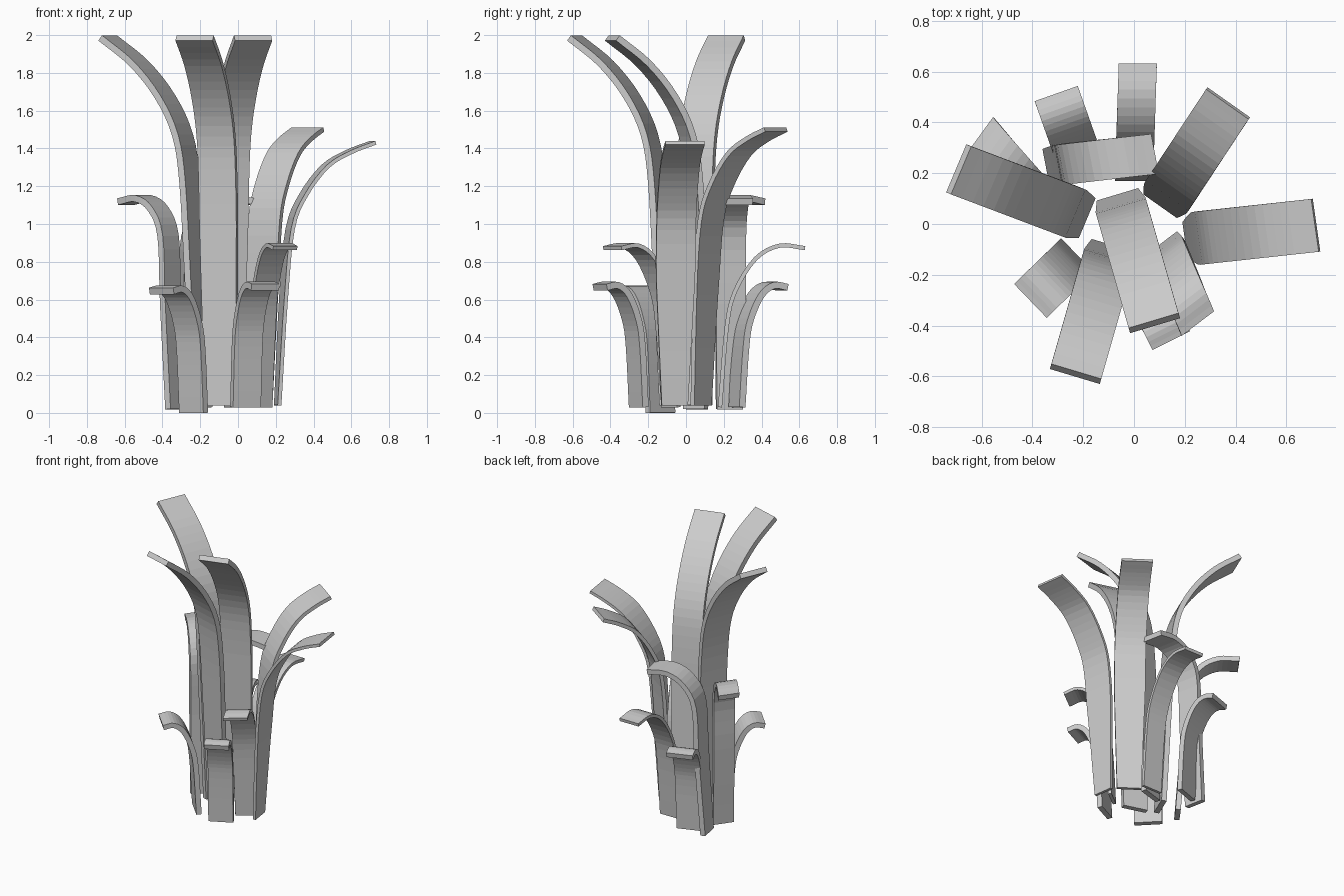
import bpy, bmesh
from mathutils import Vector

if "Cube" in bpy.data.objects:
    bpy.data.objects.remove(bpy.data.objects["Cube"])

# Leaf profiles: (fraction of outward reach, fraction of height)
TALL = [(0, 0), (.06, .35), (.11, .6), (.19, .735), (.38, .84), (.66, .93), (1, 1)]
MID = [(0, 0), (.06, .4), (.13, .67), (.27, .80), (.50, .91), (.75, .965), (1, 1)]
HOOK = [(0, 0), (.1, .5), (.15, .82), (.35, .95), (.65, 1), (1, .985)]
SHORT = [(0, 0), (.08, .5), (.18, .72), (.42, .92), (.7, 1), (1, .985)]


def spline(pts, steps=4):
    """Smooth curve through the profile points."""
    p = [Vector(q) for q in pts]
    p = [2 * p[0] - p[1]] + p + [2 * p[-1] - p[-2]]
    out = []
    for i in range(1, len(p) - 2):
        a, b, c, d = p[i - 1:i + 3]
        for k in range(steps):
            t = k / steps
            out.append(.5 * (2 * b + (c - a) * t + (2 * a - 5 * b + 4 * c - d) * t * t
                             + (3 * b - a - 3 * c + d) * t ** 3))
    return out + [p[-2]]


def leaf(name, profile, base, tip, z0, z1, wdir, w0, w1, thick):
    """Bent strap from base to tip; wdir is the horizontal width direction."""
    base, tip = Vector(base), Vector(tip)
    path = []
    for r, h in spline(profile):
        q = base.lerp(tip, r)
        path.append(Vector((q.x, q.y, z0 + (z1 - z0) * h)))
    side = Vector((wdir[0], wdir[1], 0)).normalized()
    bm = bmesh.new()
    rings = []
    for i, c in enumerate(path):
        tan = (path[min(i + 1, len(path) - 1)] - path[max(i - 1, 0)]).normalized()
        nor = tan.cross(side).normalized() * thick / 2
        f = min(1, (c.z - z0) / (z1 - z0) / .5)
        s = side * (w0 + (w1 - w0) * f) / 2
        rings.append([bm.verts.new(c + v) for v in (s + nor, -s + nor, -s - nor, s - nor)])
    for a, b in zip(rings, rings[1:]):
        for k in range(4):
            n = (k + 1) % 4
            bm.faces.new((a[k], a[n], b[n], b[k]))
    bm.faces.new(rings[0])
    bm.faces.new(rings[-1])
    bmesh.ops.recalc_face_normals(bm, faces=bm.faces)
    me = bpy.data.meshes.new(name)
    bm.to_mesh(me)
    bm.free()
    bpy.context.collection.objects.link(bpy.data.objects.new(name, me))


# Tall inner leaves
leaf("tall_leaf_left", TALL, (-.2, .03), (-.69, .215), .04, 1.985, (.08, .19), .17, .205, .035)
leaf("tall_leaf_right", TALL, (-.06, .10), (.08, -.39), .04, 1.985, (.2, .06), .17, .205, .035)
leaf("tall_leaf_front", TALL, (-.09, -.10), (-.23, -.59), .04, 1.985, (.2, -.06), .17, .205, .035)

# Middle leaves on the right
leaf("middle_leaf_back", MID, (.11, .08), (.37, .475), .04, 1.5, (.17, -.12), .16, .205, .025)
leaf("middle_leaf_side", MID, (.21, -.06), (.715, -.005), .04, 1.43, (.03, -.21), .14, .21, .02)

# Hooked leaves on the left
leaf("hooked_leaf_outer", HOOK, (-.33, .05), (-.595, .36), .02, 1.135, (.08, .11), .14, .145, .035)
leaf("hooked_leaf_inner", HOOK, (-.33, .23), (.08, .275), .02, 1.135, (.03, -.155), .14, .16, .035)

# Thin low leaves
leaf("low_leaf_front", SHORT, (.12, -.08), (.25, -.39), .03, .885, (.125, .095), .14, .16, .022)
leaf("low_leaf_back", SHORT, (.0, .18), (.015, .63), .03, .885, (.16, .0), .15, .15, .022)

# Short outer leaves
leaf("short_leaf_left", SHORT, (-.235, -.135), (-.405, -.30), .0, .655, (.13, -.135), .185, .185, .035)
leaf("short_leaf_front", SHORT, (.04, -.25), (.145, -.455), .03, .675, (.14, .07), .165, .165, .035)
leaf("short_leaf_back", SHORT, (-.22, .27), (-.305, .51), .03, .675, (.17, .06), .17, .18, .035)
